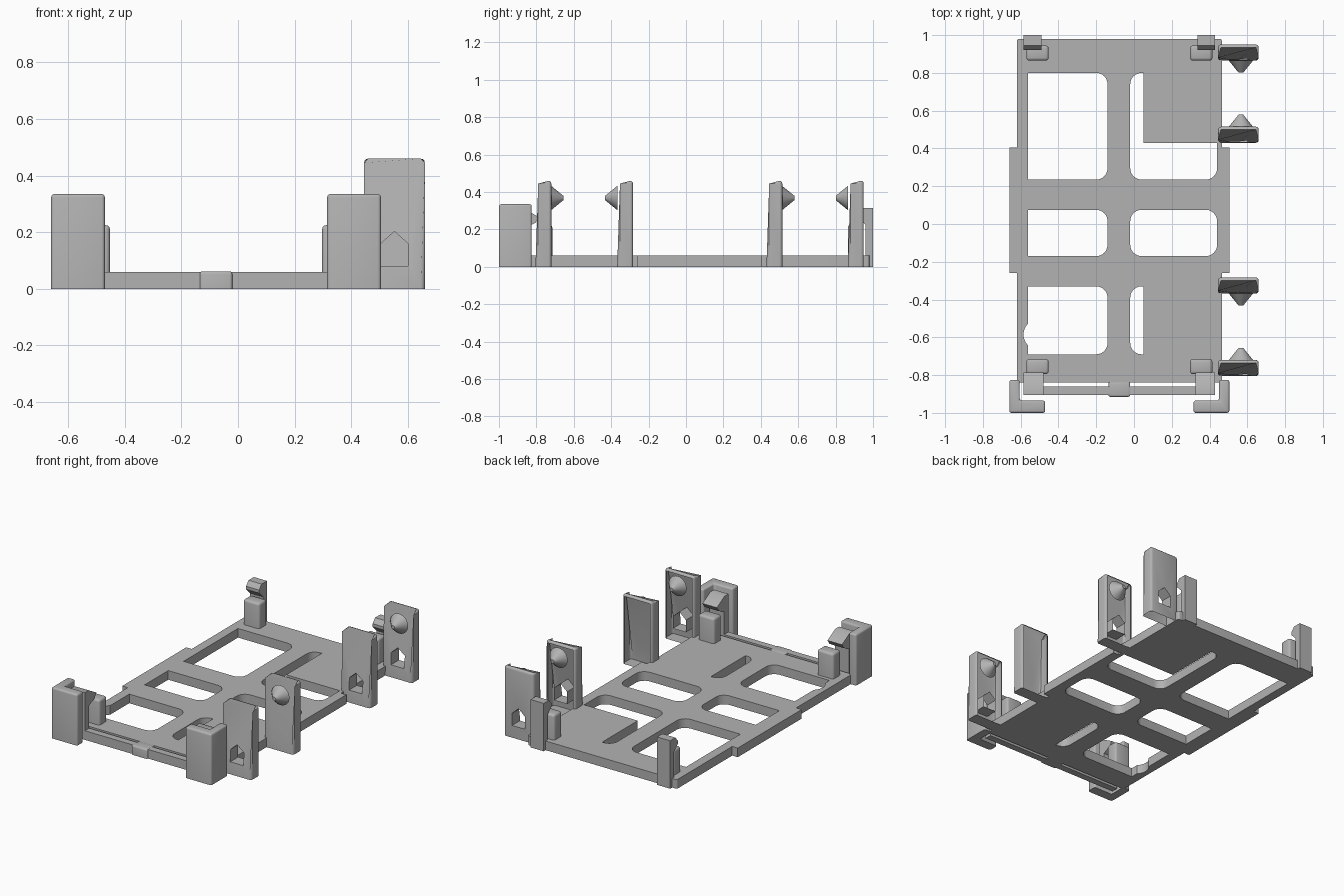
import bpy, bmesh, math
from mathutils import Vector, Matrix

cube = bpy.data.objects.get("Cube")
if cube:
    bpy.data.objects.remove(cube, do_unlink=True)

grey = bpy.data.materials.new("plain grey")
grey.use_nodes = True
GREY = (0.45, 0.45, 0.45, 1)
grey.diffuse_color = GREY
grey.node_tree.nodes["Principled BSDF"].inputs["Base Color"].default_value = GREY

MID = -0.0775          # mirror plane of the tray
THICK = 0.06
R = 0.06               # window corner radius
AXES = {               # profile plane and extrusion direction
    "z": Matrix(((1, 0, 0), (0, 1, 0), (0, 0, 1))),
    "y": Matrix(((1, 0, 0), (0, 0, 1), (0, 1, 0))),
    "x": Matrix(((0, 0, 1), (1, 0, 0), (0, 1, 0))),
}


def fillet(corners, steps=6):
    """Round the right-angled corners (x, y, radius) of a loop."""
    out = []
    for i, (x, y, r) in enumerate(corners):
        p = Vector((x, y))
        if r == 0:
            out.append(p)
            continue
        a = (Vector(corners[i - 1][:2]) - p).normalized()
        b = (Vector(corners[(i + 1) % len(corners)][:2]) - p).normalized()
        c = p + r * (a + b)
        for k in range(steps + 1):
            t = math.pi / 2 * k / steps
            out.append(c - r * (math.cos(t) * b + math.sin(t) * a))
    return out


def rect(x0, x1, y0, y1, left=0, right=0):
    return fillet([(x0, y0, left), (x1, y0, right), (x1, y1, right), (x0, y1, left)])


def prism(name, loops, lo, hi, axis="z", bevel=0):
    """Extrude a filled outline (with inner holes) between lo and hi."""
    cu = bpy.data.curves.new(name, "CURVE")
    cu.dimensions = "2D"
    cu.fill_mode = "BOTH"
    cu.extrude = (hi - lo) / 2
    for loop in loops:
        sp = cu.splines.new("POLY")
        sp.points.add(len(loop) - 1)
        for pt, p in zip(sp.points, loop):
            pt.co = (p[0], p[1], 0, 1)
        sp.use_cyclic_u = True
    tmp = bpy.data.objects.new(name, cu)
    bpy.context.collection.objects.link(tmp)
    mesh = bpy.data.meshes.new_from_object(tmp)
    bpy.data.objects.remove(tmp, do_unlink=True)
    bm = bmesh.new()
    bm.from_mesh(mesh)
    bmesh.ops.remove_doubles(bm, verts=bm.verts, dist=1e-4)
    for v in bm.verts:
        v.co = AXES[axis] @ (v.co + Vector((0, 0, (lo + hi) / 2)))
    if bevel:
        bmesh.ops.dissolve_limit(bm, angle_limit=0.01, verts=bm.verts, edges=bm.edges)
    bmesh.ops.recalc_face_normals(bm, faces=bm.faces)
    if bevel:
        base = min(v.co.z for v in bm.verts) + 1e-4
        edges = [e for e in bm.edges if max(v.co.z for v in e.verts) > base]
        bmesh.ops.bevel(bm, geom=edges, offset=bevel, segments=3,
                        profile=0.5, affect="EDGES")
    bm.to_mesh(mesh)
    bm.free()
    mesh.name = name
    mesh.materials.clear()
    mesh.materials.append(grey)
    obj = bpy.data.objects.new(name, mesh)
    bpy.context.collection.objects.link(obj)
    return obj


def mirrored(x, side):
    return x if side == "right" else 2 * MID - x


def span(x0, x1, side):
    return sorted((mirrored(x0, side), mirrored(x1, side)))


# Tray floor with windows
outline = fillet([
    (-0.62, -0.84, 0), (0.465, -0.84, 0), (0.465, -0.26, 0), (0.505, -0.26, 0),
    (0.505, 0.405, 0), (0.465, 0.405, 0), (0.465, 0.98, 0.012), (-0.62, 0.98, 0.012),
    (-0.62, 0.405, 0), (-0.66, 0.405, 0), (-0.66, -0.26, 0), (-0.62, -0.26, 0)])
notch = [Vector((-0.505 - 0.08 * math.cos(t), -0.585 - 0.08 * math.sin(t)))
         for t in [math.radians(a) for a in range(-46, 47, 9)]]
notched_window = rect(-0.56, -0.14, -0.69, -0.33, right=R) + notch
stepped_window = fillet([(-0.02, 0.235, R), (0.44, 0.235, R), (0.44, 0.43, 0),
                         (0.05, 0.43, 0), (0.05, 0.8, 0), (-0.02, 0.8, R)])
prism("tray_floor", [
    outline, notched_window, stepped_window,
    rect(-0.56, -0.14, 0.235, 0.8, right=R),
    rect(-0.56, -0.14, -0.17, 0.075, right=R),
    rect(-0.02, 0.44, -0.17, 0.075, R, R),
    rect(-0.02, 0.05, -0.69, -0.33, left=R)], 0, THICK)

# Springy front bar and its centre tab
prism("front_bar", [rect(-0.585, 0.43, -0.905, -0.86)], 0, THICK)
prism("front_tab", [rect(-0.135, -0.02, -0.915, -0.835)], 0, THICK + 0.002, bevel=0.01)

for side in ("right", "left"):
    # Corner guard, L-shaped in plan
    guard = [(0.315, -1), (0.505, -1), (0.505, -0.825), (0.45, -0.825),
             (0.45, -0.935), (0.315, -0.935)]
    prism(side + "_corner_guard", [[(mirrored(x, side), y) for x, y in guard]],
          0, 0.335, bevel=0.012)
    # Snap hooks at front and back
    front_hook = [(-0.905, 0), (-0.905, 0.31), (-0.865, 0.31), (-0.785, 0.265),
                  (-0.805, 0.235), (-0.86, 0.21), (-0.86, 0)]
    prism(side + "_front_hook", [front_hook], *span(0.325, 0.43, side), axis="x")
    back_hook = [(1, 0), (1, 0.315), (0.945, 0.315), (0.92, 0.285),
                 (0.92, 0.265), (0.96, 0.225), (0.96, 0)]
    prism(side + "_back_hook", [back_hook], *span(0.335, 0.43, side), axis="x")
    # Stop blocks beside the hooks
    for end, y0, y1 in (("front", -0.795, -0.715), ("back", 0.865, 0.945)):
        x0, x1 = span(0.297, 0.415, side)
        prism(f"{side}_{end}_stop", [rect(x0, x1, y0, y1)], 0.02, 0.225, bevel=0.015)

# Upright side tabs with house-shaped holes and pointed studs
hole = [(0.505, 0.08), (0.6, 0.08), (0.6, 0.16), (0.5525, 0.203), (0.505, 0.16)]
for i, (y0, facing) in enumerate(((-0.805, 1), (-0.368, -1), (0.43, 1), (0.865, -1))):
    y1 = y0 + 0.085
    tab = prism(f"side_tab_{i + 1}", [rect(0.445, 0.66, 0, 0.46)], y0, y1, "y", 0.015)
    cutter = prism("hole_cutter", [hole], y0 - 0.1, y1 + 0.1, "y")
    cutter.hide_render = True
    cut = tab.modifiers.new("hole", "BOOLEAN")
    cut.operation = "DIFFERENCE"
    cut.solver = "EXACT"
    cut.object = cutter
    bpy.ops.object.select_all(action="DESELECT")
    bpy.context.view_layer.objects.active = tab
    tab.select_set(True)
    bpy.ops.object.modifier_apply(modifier=cut.name)
    bpy.data.objects.remove(cutter, do_unlink=True)
    face = y1 if facing > 0 else y0
    bpy.ops.mesh.primitive_cone_add(
        vertices=32, radius1=0.065, radius2=0.012, depth=0.065,
        location=(0.566, face + facing * 0.0315, 0.368),
        rotation=(-facing * math.pi / 2, 0, 0))
    stud = bpy.context.object
    stud.name = f"stud_{i + 1}"
    stud.data.materials.append(grey)

# Smooth the rounded edges, keep corners crisp
bpy.ops.object.select_all(action="DESELECT")
for obj in bpy.context.scene.objects:
    if obj.type == "MESH":
        obj.select_set(True)
        bpy.context.view_layer.objects.active = obj
bpy.ops.object.shade_smooth_by_angle(angle=math.radians(35))
